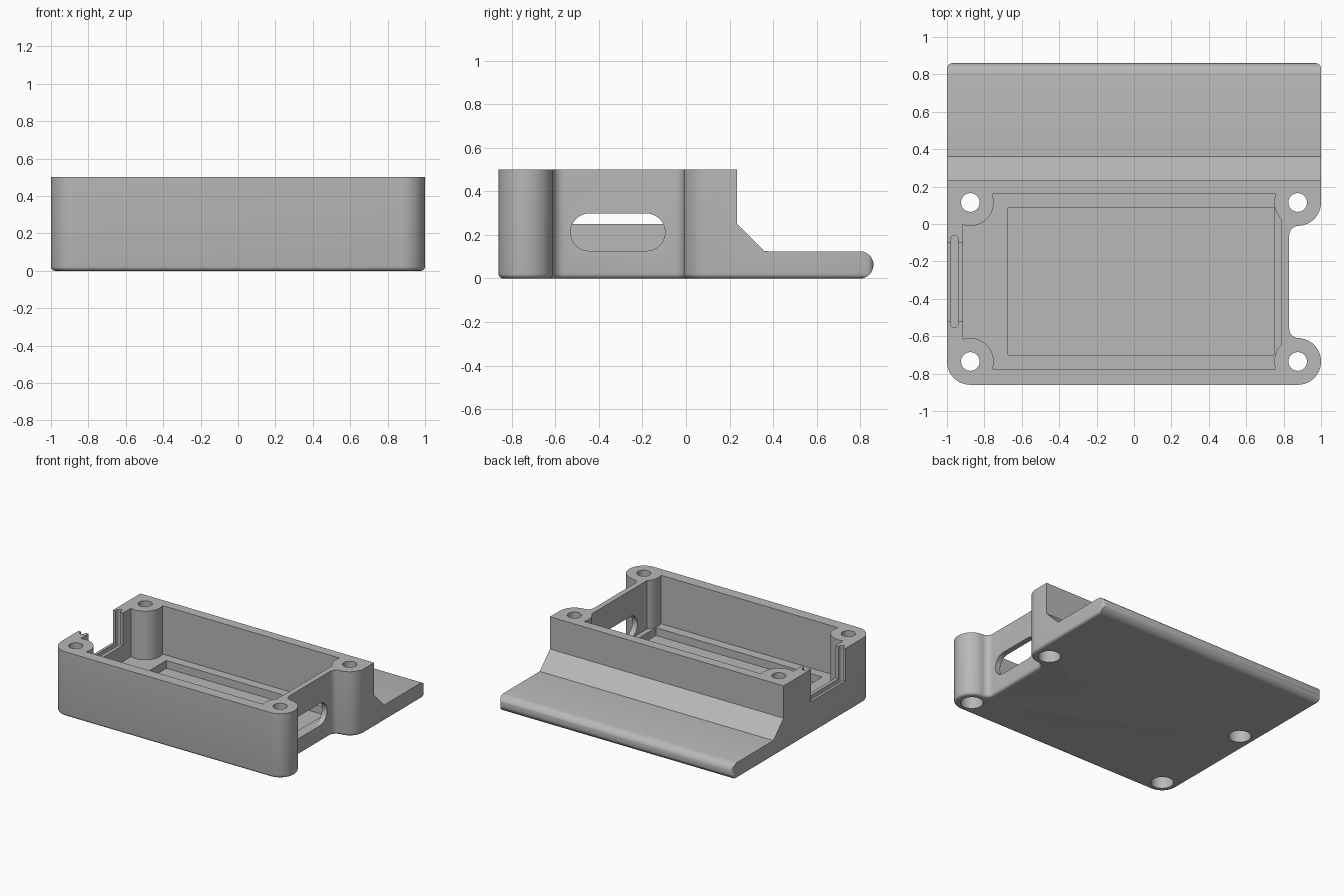
import bpy, bmesh
from math import sin, cos, radians, asin, acos, degrees
from mathutils import Matrix

cube = bpy.data.objects.get("Cube")
if cube:
    bpy.data.objects.remove(cube, do_unlink=True)

grey = bpy.data.materials.new("light_grey")
grey.use_nodes = True
grey.diffuse_color = (0.48, 0.48, 0.48, 1)
grey.node_tree.nodes["Principled BSDF"].inputs["Base Color"].default_value = grey.diffuse_color

BX, BACK, FRONT, R = 0.875, 0.115, -0.735, 0.125     # screw boss centres and radius
TOP, FLOOR = 0.5, 0.125

# Matrices that stand a drawn profile up: plan (x,y)->z, side (y,z)->x
PLAN = Matrix.Identity(4)
SIDE = Matrix(((0, 0, 1, 0), (1, 0, 0, 0), (0, 1, 0, 0), (0, 0, 0, 1)))


def arc(cx, cy, r, a, b, n=12):
    return [(cx + r * cos(radians(a + (b - a) * i / n)),
             cy + r * sin(radians(a + (b - a) * i / n))) for i in range(n + 1)]


def box(x0, x1, y0, y1):
    return [(x0, y0), (x1, y0), (x1, y1), (x0, y1)]


def prism(name, points, lo, hi, matrix=PLAN, bottom_round=0):
    bm = bmesh.new()
    base = bm.faces.new([bm.verts.new((x, y, lo)) for x, y in points])
    new = bmesh.ops.extrude_face_region(bm, geom=[base])["geom"]
    bmesh.ops.translate(bm, vec=(0, 0, hi - lo),
                        verts=[g for g in new if isinstance(g, bmesh.types.BMVert)])
    bmesh.ops.recalc_face_normals(bm, faces=bm.faces)
    if bottom_round:
        edges = [e for e in bm.edges if all(abs(v.co.z - lo) < 1e-5 for v in e.verts)]
        bmesh.ops.bevel(bm, geom=edges, offset=bottom_round, segments=4,
                        profile=0.5, affect='EDGES')
    bm.transform(matrix)
    bmesh.ops.recalc_face_normals(bm, faces=bm.faces)
    mesh = bpy.data.meshes.new(name)
    bm.to_mesh(mesh)
    bm.free()
    mesh.materials.append(grey)
    obj = bpy.data.objects.new(name, mesh)
    bpy.context.collection.objects.link(obj)
    return obj


def cut(body, cutter):
    cutter.hide_render = True
    mod = body.modifiers.new("cut", 'BOOLEAN')
    mod.operation, mod.solver, mod.object = 'DIFFERENCE', 'EXACT', cutter
    bpy.context.view_layer.objects.active = body
    bpy.ops.object.modifier_apply(modifier=mod.name)
    bpy.data.objects.remove(cutter, do_unlink=True)


# Outer footprint with side recess between the two right bosses
outline = (arc(-BX, FRONT, R, 180, 270) + arc(BX, FRONT, R, -90, 90, 24)
           + arc(0.88, FRONT + R + 0.05, 0.05, 270, 180, 8)
           + arc(0.88, BACK - R - 0.05, 0.05, 180, 90, 8)
           + arc(BX, BACK, R, -90, 0)
           + arc(0.97, 0.83, 0.03, 0, 90, 6) + arc(-0.97, 0.83, 0.03, 90, 180, 6))
case = prism("case_base", outline, 0, TOP, bottom_round=0.022)

# Rear ramp and flange with a rounded end
ramp = ([(0.235, 0.7), (0.235, 0.25), (0.36, FLOOR)]
        + arc(0.797, 0.0625, 0.063, 82, -90, 20) + [(0.797, -0.1), (1.1, -0.1), (1.1, 0.7)])
cut(case, prism("ramp_cutter", ramp, -1.2, 1.2, SIDE))

# Cavity that wraps around the four bosses
x0, x1, y0, y1 = -0.915, 0.787, -0.775, 0.16


def boss_angles(wall_x, wall_y, cx, cy):
    side = degrees(acos((wall_x - cx) / R))
    end = degrees(asin(abs(wall_y - cy) / R))
    return side, end


lb, le = boss_angles(x0, y1, -BX, BACK)
rb, re = boss_angles(x1, y1, BX, BACK)
_, lf = boss_angles(x0, y0, -BX, FRONT)
cavity = (arc(-BX, FRONT, R, lb, -lf, 16) + arc(BX, FRONT, R, 180 + lf, rb, 16)
          + arc(BX, BACK, R, 360 - rb, 180 - re, 16) + arc(-BX, BACK, R, le, -lb, 16))
cut(case, prism("cavity_cutter", cavity, FLOOR, 0.7))
cut(case, prism("floor_pocket_cutter", box(-0.675, 0.748, -0.7, 0.088), 0.065, 0.3))

# Long rounded port in the recessed wall
port = arc(-0.182, 0.2125, 0.086, -90, 90, 16) + arc(-0.444, 0.2125, 0.086, 90, 270, 16)
cut(case, prism("port_cutter", port, 0.7, 0.95, SIDE))

# Opposite wall opening with a slide-in panel groove
cut(case, prism("opening_cutter", box(-1.1, -0.88, -0.52, -0.1), 0.25, 0.7))
groove = arc(-0.96, -0.08, 0.019, 0, 180, 8) + arc(-0.96, -0.535, 0.019, 180, 360, 8)
cut(case, prism("groove_cutter", groove, 0.21, 0.7))

# Screw holes with wider seats underneath
for x in (-BX, BX):
    for y in (FRONT, BACK):
        cut(case, prism("hole_cutter", arc(x, y, 0.05, 0, 348.75, 31), -0.1, 0.7))
        cut(case, prism("screw_seat_cutter", arc(x, y, 0.08, 0, 348.75, 31), -0.1, 0.1))

bpy.ops.object.select_all(action='DESELECT')
case.select_set(True)
bpy.context.view_layer.objects.active = case
bpy.ops.object.shade_smooth_by_angle(angle=radians(30))
